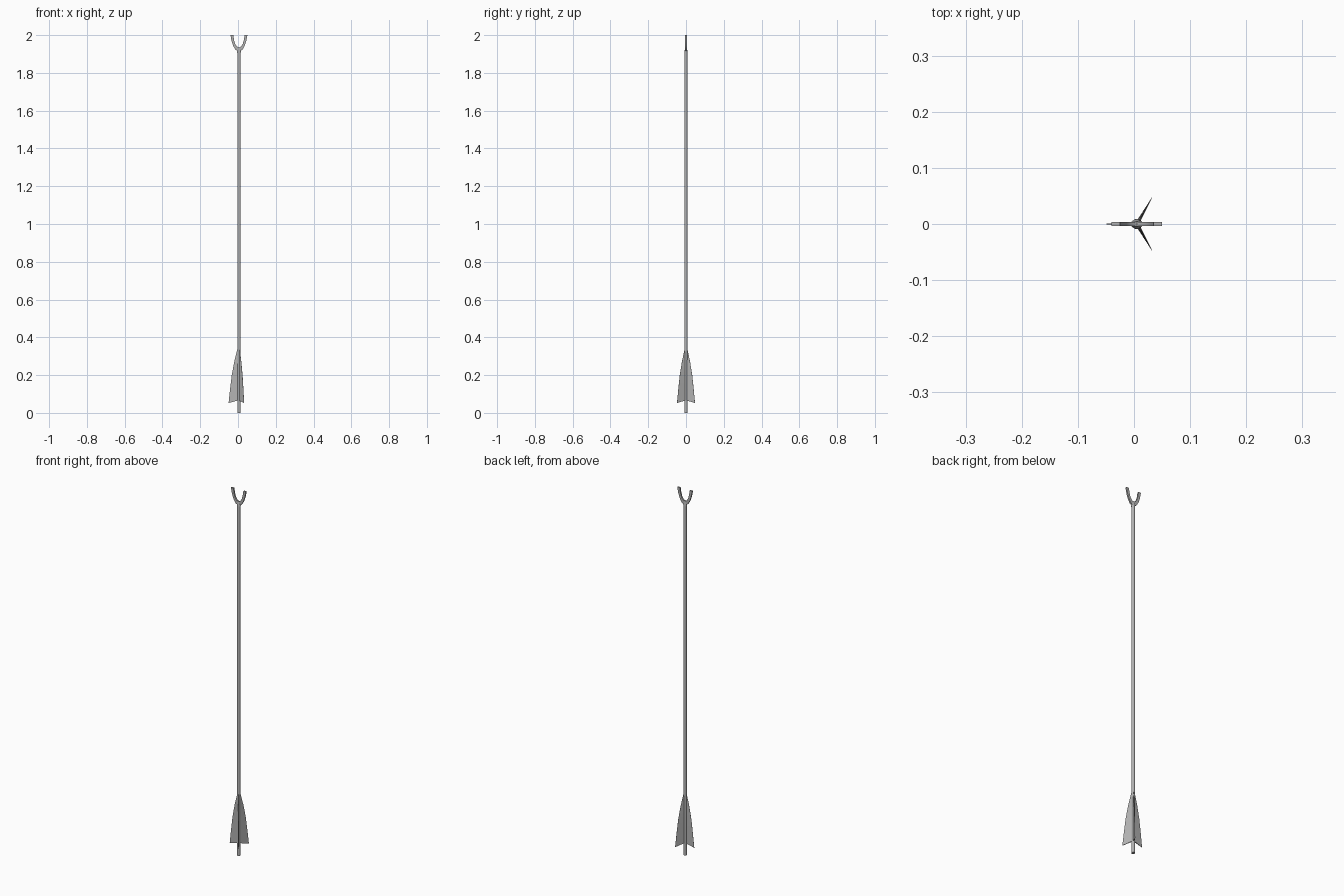
import bpy, bmesh, math

if "Cube" in bpy.data.objects:
    bpy.data.objects.remove(bpy.data.objects["Cube"])

AXIS_X = 0.005  # shaft axis, so that the whole model is centred

# Dark grey for every part
grey = bpy.data.materials.new("dark_grey")
grey.diffuse_color = (.45, .45, .45, 1)
grey.use_nodes = True
grey.node_tree.nodes["Principled BSDF"].inputs["Base Color"].default_value = grey.diffuse_color


def finish(bm, name):
    bmesh.ops.recalc_face_normals(bm, faces=bm.faces)
    me = bpy.data.meshes.new(name)
    bm.to_mesh(me)
    bm.free()
    me.materials.append(grey)
    ob = bpy.data.objects.new(name, me)
    ob.location.x = AXIS_X
    bpy.context.collection.objects.link(ob)
    bpy.ops.object.select_all(action='DESELECT')
    ob.select_set(True)
    bpy.context.view_layer.objects.active = ob
    bpy.ops.object.shade_smooth_by_angle(angle=math.radians(40))
    return ob


def loft(name, rings):
    """Bridge equal-length closed rings and cap both ends."""
    bm = bmesh.new()
    rows = [[bm.verts.new(p) for p in ring] for ring in rings]
    n = len(rows[0])
    for a, b in zip(rows, rows[1:]):
        for i in range(n):
            j = (i + 1) % n
            bm.faces.new((a[i], a[j], b[j], b[i]))
    bm.faces.new(rows[0])
    bm.faces.new(rows[-1])
    return finish(bm, name)


def ellipse(z, rx, ry, sides=12):
    angles = [2 * math.pi * (i + 0.5) / sides for i in range(sides)]
    return [(rx * math.cos(a), ry * math.sin(a), z) for a in angles]


# Shaft, flattened at the top where it meets the fork
loft("shaft", [ellipse(0, .0092, .0092), ellipse(1.905, .0092, .0092),
               ellipse(1.918, .0115, .0075), ellipse(1.934, .009, .0042)])

# Forked head: mirrored outer and inner curves, flat in y
outer = [(.006, 1.914), (.018, 1.922), (.030, 1.942), (.039, 1.969), (.045, 2.0)]
inner = [(0, 1.935), (.010, 1.939), (.020, 1.953), (.026, 1.974), (.030, 2.0)]
pairs = list(zip(outer, inner))
stations = [((-o[0], o[1]), (-i[0], i[1])) for o, i in reversed(pairs[1:])]
stations += [((0, 1.912), (0, 1.935))] + pairs[1:]
D = 0.004
loft("fork_head", [[(o[0], -D, o[1]), (o[0], D, o[1]),
                    (i[0], D, i[1]), (i[0], -D, i[1])] for o, i in stations])

# Three fletching fins, thick at the root and thin at the edge
# (root z, edge z, edge radius)
fin_rows = [(.066, .052, .055), (.13, .125, .047), (.20, .20, .038),
            (.27, .27, .025), (.335, .335, .009)]
for k in range(3):
    fin = loft("fin_%d" % (k + 1), [
        [(.005, -.003, zr), (r, -.0004, ze), (r, .0004, ze), (.005, .003, zr)]
        for zr, ze, r in fin_rows])
    fin.rotation_euler.z = math.pi + k * 2 * math.pi / 3
